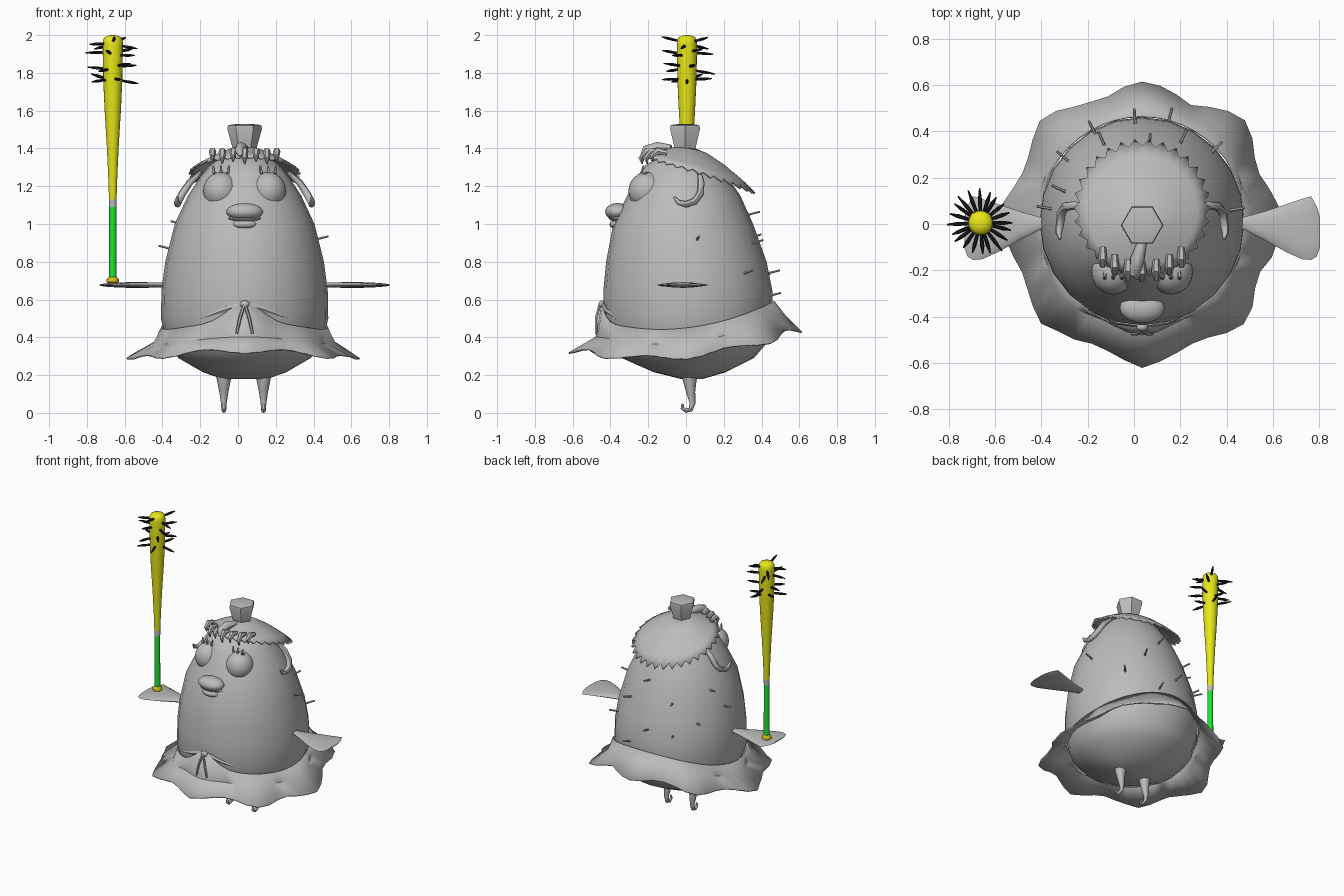
import bpy, bmesh, random
from math import sin, cos, pi, radians
from mathutils import Vector

random.seed(4)
cube = bpy.data.objects.get("Cube")
if cube:
    bpy.data.objects.remove(cube)

CX = 0.035  # middle of the bird


def material(name, rgb):
    m = bpy.data.materials.new(name)
    m.use_nodes = True
    m.diffuse_color = (*rgb, 1)
    bsdf = next(n for n in m.node_tree.nodes if n.type == 'BSDF_PRINCIPLED')
    bsdf.inputs["Base Color"].default_value = (*rgb, 1)
    return m


GREY = material("grey", (0.5, 0.5, 0.5))
YELLOW = material("yellow", (0.8, 0.8, 0.01))
GOLD = material("dark yellow", (0.65, 0.5, 0.01))
GREEN = material("green", (0.01, 0.8, 0.03))
BLACK = material("black", (0.01, 0.01, 0.012))


def finish(name, bm, mat, angle=45, thick=0):
    bmesh.ops.recalc_face_normals(bm, faces=bm.faces[:])
    me = bpy.data.meshes.new(name)
    bm.to_mesh(me)
    bm.free()
    me.materials.append(mat)
    me.shade_smooth()
    me.set_sharp_from_angle(angle=radians(angle))
    ob = bpy.data.objects.new(name, me)
    bpy.context.scene.collection.objects.link(ob)
    if thick:
        mod = ob.modifiers.new("thickness", 'SOLIDIFY')
        mod.thickness = thick
        mod.offset = 0
    return ob


def loft(name, rings, mat, caps=True, angle=45, thick=0):
    """Skin closed rings of equal length."""
    bm = bmesh.new()
    rows = [[bm.verts.new(p) for p in ring] for ring in rings]
    n = len(rows[0])
    for a, b in zip(rows, rows[1:]):
        for i in range(n):
            j = (i + 1) % n
            bm.faces.new((a[i], a[j], b[j], b[i]))
    if caps:
        bm.faces.new(rows[0])
        bm.faces.new(rows[-1])
    return finish(name, bm, mat, angle, thick)


def tube(name, pts, mat, n=8, angle=45):
    """Tapered tube through (position, radius) stations."""
    path = [Vector(p) for p, r in pts]
    span = (path[-1] - path[0]).normalized()
    ref = Vector((0, 1, 0)) if abs(span.x) > 0.8 else Vector((1, 0, 0))
    rings = []
    for i, (p, r) in enumerate(pts):
        t = (path[min(i + 1, len(path) - 1)] - path[max(i - 1, 0)]).normalized()
        u = t.cross(ref).normalized()
        v = t.cross(u)
        rings.append([path[i] + r * (v * cos(2 * pi * k / n) + u * sin(2 * pi * k / n))
                      for k in range(n)])
    return loft(name, rings, mat, angle=angle)


def ball(name, loc, radii):
    bm = bmesh.new()
    bmesh.ops.create_uvsphere(bm, u_segments=20, v_segments=12, radius=1)
    for v in bm.verts:
        v.co = Vector(c + r * k for c, r, k in zip(loc, radii, v.co))
    return finish(name, bm, GREY)


# Body rows: height, half width, y centre, half depth
BODY = [(0.18, 0.12, 0.03, 0.06), (0.215, 0.22, 0.02, 0.19), (0.29, 0.35, 0.01, 0.35),
        (0.36, 0.41, 0.01, 0.41), (0.5, 0.443, 0.012, 0.45), (0.65, 0.44, 0.01, 0.447),
        (0.8, 0.42, 0.002, 0.425), (1.0, 0.37, -0.015, 0.37), (1.15, 0.30, -0.012, 0.30),
        (1.25, 0.235, -0.02, 0.24), (1.31, 0.185, -0.02, 0.195), (1.36, 0.12, -0.01, 0.125),
        (1.385, 0.05, 0, 0.05)]


def skin(a, z, off=0.0):
    """Point on the body at angle a and height z."""
    for lo, hi in zip(BODY, BODY[1:]):
        if z <= hi[0]:
            break
    f = (z - lo[0]) / (hi[0] - lo[0])
    rx, yc, ry = [lo[i] + f * (hi[i] - lo[i]) for i in (1, 2, 3)]
    return Vector((CX + (rx + off) * cos(a), yc + (ry + off) * sin(a), z))


def turn(n):
    return [2 * pi * i / n for i in range(n)]


loft("body", [[skin(a, row[0]) for a in turn(24)] for row in BODY], GREY)

# Ruffled skirt, raised at the back and at the front knot
hem, mid, top = [], [], []
for i, a in enumerate(turn(48)):
    s = sin(a)
    wave = cos(8 * a)
    z = 0.30 + 0.055 * s + 0.085 * s * s
    r = 0.585 + 0.03 * wave + random.uniform(-0.012, 0.012)
    hem.append((CX + r * cos(a), 0.005 + r * s, z - 0.014 * wave))
    mid.append(skin(a, z + 0.07, 0.05 + 0.015 * wave))
    top.append(skin(a, z + 0.15 + 0.1 * max(0, -s) ** 24, 0.006))
loft("skirt", [top, mid, hem], GREY, caps=False, thick=0.008)

# Knot, folds and hanging strings at the front of the skirt
ball("skirt_knot", (CX, -0.445, 0.575), (0.025, 0.018, 0.02))
for side in (-1, 1):
    tube("skirt_string", [((CX, -0.455, 0.58), 0.008), ((CX + side * 0.025, -0.475, 0.5), 0.009),
                          ((CX + side * 0.042, -0.475, 0.42), 0.007)], GREY, 6)
    tube("skirt_fold", [(skin(-pi / 2 + side * a, z, -0.005), r) for a, z, r in
                        ((0.02, 0.575, 0.016), (0.25, 0.545, 0.016), (0.55, 0.5, 0.006))], GREY, 6)

# Hooked legs
for side, leg in ((-1, "right_leg"), (1, "left_leg")):
    x = 0.03 + side * 0.105
    tube(leg, [((x, 0.02, 0.24), 0.05), ((x, 0.02, 0.17), 0.036), ((x, 0.025, 0.11), 0.024),
               ((x, 0.035, 0.05), 0.015), ((x, 0.025, 0.018), 0.013), ((x, 0.0, 0.012), 0.012),
               ((x, -0.02, 0.025), 0.01), ((x, -0.018, 0.048), 0.006)], GREY)

# Flat paddle wings: distance out, rear edge, front edge, half thickness
WING = [(0.36, -0.025, 0.03, 0.012), (0.44, -0.025, 0.03, 0.013), (0.53, -0.07, 0.055, 0.015),
        (0.62, -0.12, 0.085, 0.015), (0.69, -0.152, 0.108, 0.012), (0.73, -0.155, 0.12, 0.009),
        (0.755, -0.14, 0.075, 0.006), (0.768, -0.1, 0.03, 0.003)]
for side, wing in ((-1, "right_wing"), (1, "left_wing")):
    loft(wing, [[(CX + side * d, (y0 + y1) / 2 + (y1 - y0) / 2 * cos(a), 0.677 + h * sin(a))
                 for a in turn(12)] for d, y0, y1, h in WING], GREY)

# Face: eyes, lashes and beak
for side, label in ((-1, "right"), (1, "left")):
    ball(label + "_eye", (CX + side * 0.125, -0.205, 1.175), (0.095, 0.1, 0.1))
    for k in (-1, 0, 1):
        x = CX + side * 0.125 + k * 0.033
        tube(label + "_eyelash", [((x, -0.185, 1.25), 0.008), ((x + k * 0.004, -0.235, 1.275), 0.008),
                                  ((x + k * 0.008, -0.225, 1.31), 0.004)], GREY, 6)
ball("upper_beak", (CX, -0.362, 1.065), (0.097, 0.066, 0.046))
ball("beak_lip", (CX, -0.35, 1.03), (0.088, 0.058, 0.018))
ball("lower_beak", (CX, -0.345, 0.998), (0.072, 0.06, 0.03))

# Hair cap with a toothed hem, long at the back
rings = []
for t in (0.04, 0.3, 0.55, 0.8, 1.0):
    ring = []
    for i, a in enumerate(turn(60)):
        s = sin(a)
        low = 1.265 - (0.105 * s if s > 0 else 0.085 * s)
        k = t - 0.09 * (i % 2) * (t == 1)
        r = 0.295 * k
        ring.append((CX + r * cos(a), 0.07 * k + r * s, 1.41 - (1.41 - low) * k ** 1.5))
    rings.append(ring)
loft("hair", rings, GREY, caps=False, angle=60, thick=0.012)

# Fringe locks
for k in range(7):
    a = radians(-90 + (k - 3) * 13)
    x, y = CX + 0.27 * cos(a), 0.05 + 0.27 * sin(a)
    drop = 0.012 * (k % 2)
    tube("fringe_lock", [((x, y + 0.06, 1.375), 0.014), ((x, y + 0.01, 1.385), 0.02),
                         ((x, y - 0.02, 1.36 - drop), 0.014), ((x, y - 0.012, 1.33 - drop), 0.004)],
         GREY, 6)
tube("forelock", [((CX, -0.08, 1.40), 0.02), ((CX - 0.02, -0.15, 1.405), 0.03),
                  ((CX - 0.03, -0.215, 1.39), 0.024), ((CX - 0.02, -0.235, 1.36), 0.008)], GREY)

# Side curls
for side, label in ((-1, "right_curl"), (1, "left_curl")):
    tube(label, [((CX + side * d, y, z), r) for d, y, z, r in
                 ((0.23, 0.07, 1.275, 0.012), (0.29, 0.08, 1.22, 0.018), (0.33, 0.075, 1.16, 0.02),
                  (0.35, 0.045, 1.12, 0.02), (0.355, 0.0, 1.105, 0.018), (0.36, -0.04, 1.115, 0.014),
                  (0.355, -0.065, 1.145, 0.006))], GREY)

# Six-sided topknot
tube("topknot", [((CX, -0.005, z), r) for z, r in
                 ((1.385, 0.062), (1.41, 0.066), (1.505, 0.092), (1.522, 0.088), (1.527, 0.066),
                  (1.53, 0.03))], GREY, 6)

# Quills on the back and sides: angle, height
for deg, z in ((94, 0.74), (140, 0.8), (118, 0.72), (155, 1.0), (170, 0.87), (45, 0.74),
               (85, 1.05), (10, 0.92), (65, 0.9), (115, 0.93), (75, 0.62)):
    a = radians(deg)
    out = Vector((cos(a), sin(a), 0.25))
    p = skin(a, z)
    tube("quill", [(p - out * 0.015, 0.007), (p + out * 0.06, 0.006)], GREY, 6)

# Bat, stood on the right wing
BX = -0.663


def bat_part(name, profile, mat):
    tube(name, [((BX, 0.005, z), r) for z, r in profile], mat, 20)


bat_part("bat_knob", ((0.685, 0.024), (0.692, 0.032), (0.708, 0.032), (0.72, 0.02)), GOLD)
bat_part("bat_grip", ((0.715, 0.02), (1.09, 0.019)), GREEN)
bat_part("bat_band", ((1.09, 0.0195), (1.13, 0.02)), GREY)
bat_part("bat_barrel", ((1.13, 0.02), (1.25, 0.024), (1.42, 0.032), (1.6, 0.043), (1.75, 0.05),
                        (1.95, 0.054), (1.975, 0.052), (1.99, 0.042), (1.998, 0.022), (2.0, 0.005)),
         YELLOW)

# Black spikes round the bat head
for row, z in enumerate((1.765, 1.825, 1.9, 1.96)):
    for k in range(5):
        a = 2 * pi * (k + row * 0.27) / 5
        out = Vector((cos(a), sin(a), random.uniform(-0.2, 0.25)))
        base = Vector((BX, 0.005, z + random.uniform(-0.01, 0.01)))
        tube("bat_spike", [(base + out * 0.04, 0.007), (base + out * 0.1, 0.009),
                           (base + out * random.uniform(0.13, 0.155), 0.003)], BLACK, 6)
